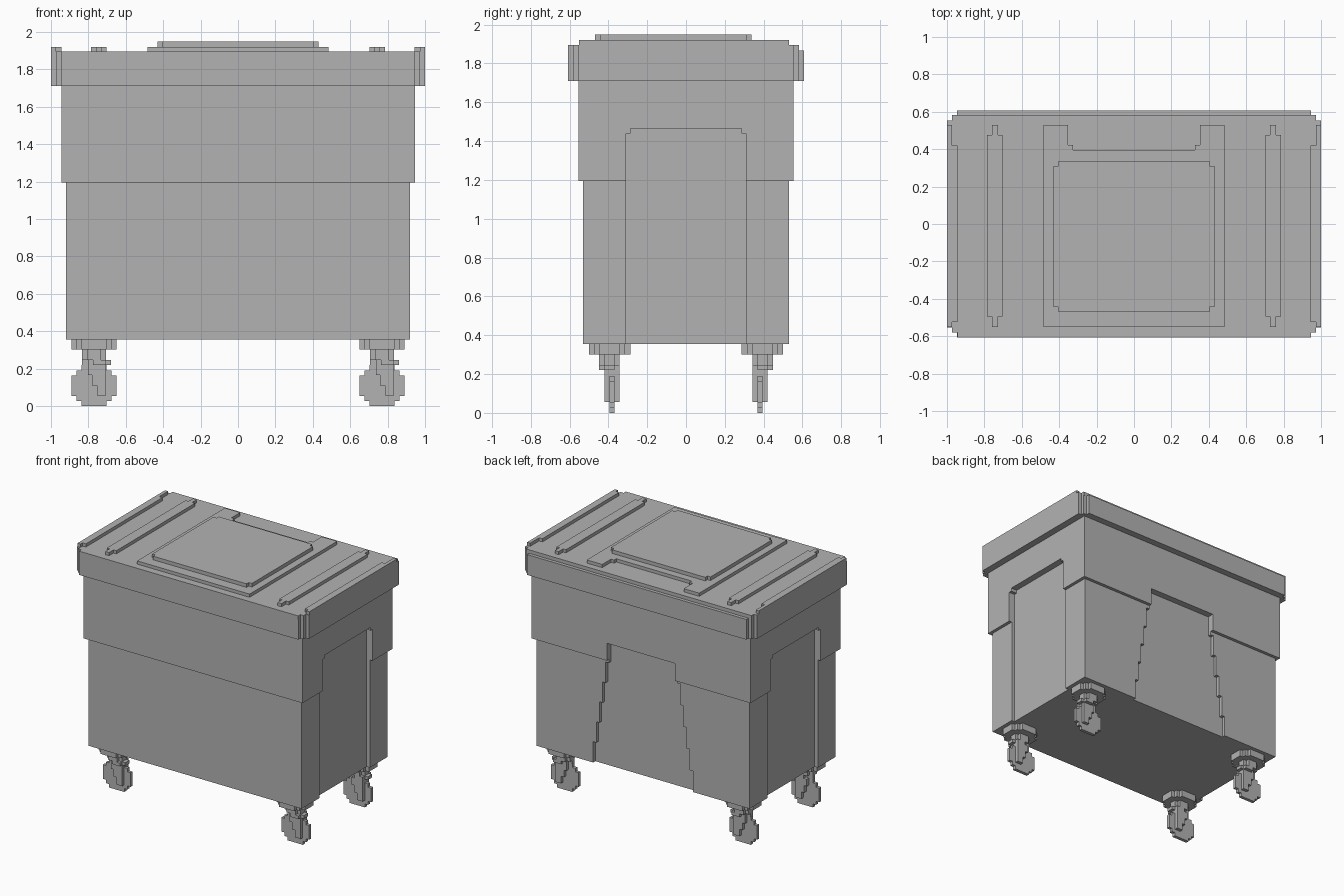
import bpy, bmesh
from mathutils import Vector

cube = bpy.data.objects.get("Cube")
if cube:
    bpy.data.objects.remove(cube)

grey = bpy.data.materials.new("plain_grey")
grey.use_nodes = True
COLOUR = (0.45, 0.45, 0.45, 1)
grey.diffuse_color = COLOUR
grey.node_tree.nodes["Principled BSDF"].inputs["Base Color"].default_value = COLOUR

STEP = 0.027  # size of one stair step


def prism(name, points, lo, hi, axis="z"):
    """Extrude a flat outline from lo to hi along an axis."""
    place = {"x": lambda a, b, c: (c, a, b),
             "y": lambda a, b, c: (a, c, b),
             "z": lambda a, b, c: (a, b, c)}[axis]
    bm = bmesh.new()
    face = bm.faces.new([bm.verts.new(place(a, b, lo)) for a, b in points])
    new = bmesh.ops.extrude_face_region(bm, geom=[face])["geom"]
    verts = [v for v in new if isinstance(v, bmesh.types.BMVert)]
    bmesh.ops.translate(bm, verts=verts, vec=Vector(place(0, 0, hi - lo)))
    bmesh.ops.recalc_face_normals(bm, faces=bm.faces)
    mesh = bpy.data.meshes.new(name)
    bm.to_mesh(mesh)
    bm.free()
    mesh.materials.append(grey)
    obj = bpy.data.objects.new(name, mesh)
    bpy.context.collection.objects.link(obj)
    return obj


def rect(x0, x1, y0, y1):
    return [(x0, y0), (x1, y0), (x1, y1), (x0, y1)]


def stepped(x0, x1, y0, y1, steps=1, s=STEP):
    """Rectangle whose four corners are cut by stairs."""
    stair = [(0, steps * s)]
    for i in range(1, steps + 1):
        stair += [(i * s, (steps - i + 1) * s), (i * s, (steps - i) * s)]
    back = stair[::-1]
    return ([(x0 + a, y0 + b) for a, b in stair] + [(x1 - a, y0 + b) for a, b in back]
            + [(x1 - a, y1 - b) for a, b in stair] + [(x0 + a, y1 - b) for a, b in back])


def both_sides(half):
    """Complete a symmetric outline from its positive half."""
    return half + [(-a, b) for a, b in reversed(half)]


# Body, lower and upper part
FLOOR, LEDGE, RIM = 0.355, 1.195, 1.71
body = [prism("lower_body", rect(-0.92, 0.92, -0.53, 0.53), FLOOR, LEDGE),
        prism("upper_body", rect(-0.945, 0.945, -0.555, 0.555), LEDGE, RIM)]

# Recesses in both ends
arch = both_sides([(0.31, 0.2), (0.31, 1.44), (0.285, 1.44), (0.285, 1.465)])
cutters = [prism("end_recess_cutter", arch, *span, "x")
           for span in ((0.893, 1.1), (-1.1, -0.893))]

# Tapered recess in the back
taper, levels, top = [], 6, 1.33
for i in range(levels):
    w = 0.43 - i * STEP
    low = 0.2 if i == 0 else FLOOR + (top - FLOOR) * i / levels
    taper += [(w, low), (w, FLOOR + (top - FLOOR) * (i + 1) / levels)]
cutters.append(prism("back_recess_cutter", both_sides(taper), 0.503, 0.7, "y"))

for part in body:
    bpy.context.view_layer.objects.active = part
    for cutter in cutters:
        mod = part.modifiers.new("recess", "BOOLEAN")
        mod.operation, mod.solver, mod.object = "DIFFERENCE", "EXACT", cutter
        bpy.ops.object.modifier_apply(modifier=mod.name)
for cutter in cutters:
    bpy.data.objects.remove(cutter)

# Lid with stepped corners and a lower back edge
LID, RAISED = 1.895, 1.92
prism("lid", stepped(-1, 1, -0.608, 0.608, 2), RIM, 1.868)
prism("lid_top", both_sides([(0.945, -0.608), (0.945, -0.581), (0.973, -0.581),
                             (0.973, -0.554), (1, -0.554), (1, 0.554),
                             (0.973, 0.554), (0.973, 0.582)]), 1.868, LID)

# Raised edges and ribs on the lid
for side, s in (("left", 1), ("right", -1)):
    edge = [(1, -0.55), (1, 0.53), (0.973, 0.53), (0.973, 0.42),
            (0.945, 0.42), (0.945, -0.525), (0.973, -0.525), (0.973, -0.55)]
    prism(side + "_lid_edge", [(s * x, y) for x, y in edge], LID, RAISED)
    rib = [(0.76, -0.55), (0.76, -0.495), (0.785, -0.495), (0.785, 0.475),
           (0.76, 0.475), (0.76, 0.53), (0.727, 0.53), (0.727, 0.475),
           (0.703, 0.475), (0.703, -0.495), (0.727, -0.495), (0.727, -0.55)]
    prism(side + "_lid_rib", [(s * x, y) for x, y in rib], LID, RAISED)

# Centre plate with a notch at the back, and the panel on it
prism("lid_plate", both_sides([(0.485, -0.55), (0.485, 0.53), (0.352, 0.53),
                               (0.352, 0.422), (0.325, 0.422), (0.325, 0.395)]),
      LID, RAISED)
prism("lid_panel", stepped(-0.43, 0.43, -0.47, 0.338), RAISED, 1.948)

# Casters: all trail the same way in x and are mirrored front to back
fork = [(-0.032, 0.22), (-0.032, 0.165), (-0.01, 0.165), (-0.01, 0.11),
        (0.015, 0.11), (0.015, 0.055), (0.065, 0.055), (0.065, 0.22)]
for end, ys in (("front", -1), ("back", 1)):
    for side, xs in (("left", 1), ("right", -1)):
        name, cx = end + "_" + side + "_caster_", 0.77 * xs

        def span(a, b):
            return sorted((ys * a, ys * b))

        prism(name + "plate", stepped(cx - 0.12, cx + 0.12, *span(0.287, 0.5), 2),
              0.302, FLOOR)
        prism(name + "stem", stepped(cx - 0.065, cx + 0.065, *span(0.342, 0.448)),
              0.245, 0.302)
        prism(name + "collar", stepped(cx - 0.032, cx + 0.092, *span(0.342, 0.448)),
              0.22, 0.245)
        prism(name + "fork", [(cx + x, z) for x, z in fork], *span(0.342, 0.42), "y")
        prism(name + "wheel", stepped(cx - 0.12, cx + 0.12, 0, 0.218, 2),
              *span(0.369, 0.395), "y")
        prism(name + "neck", rect(cx - 0.065, cx + 0.065, 0.19, 0.25),
              *span(0.369, 0.395), "y")
